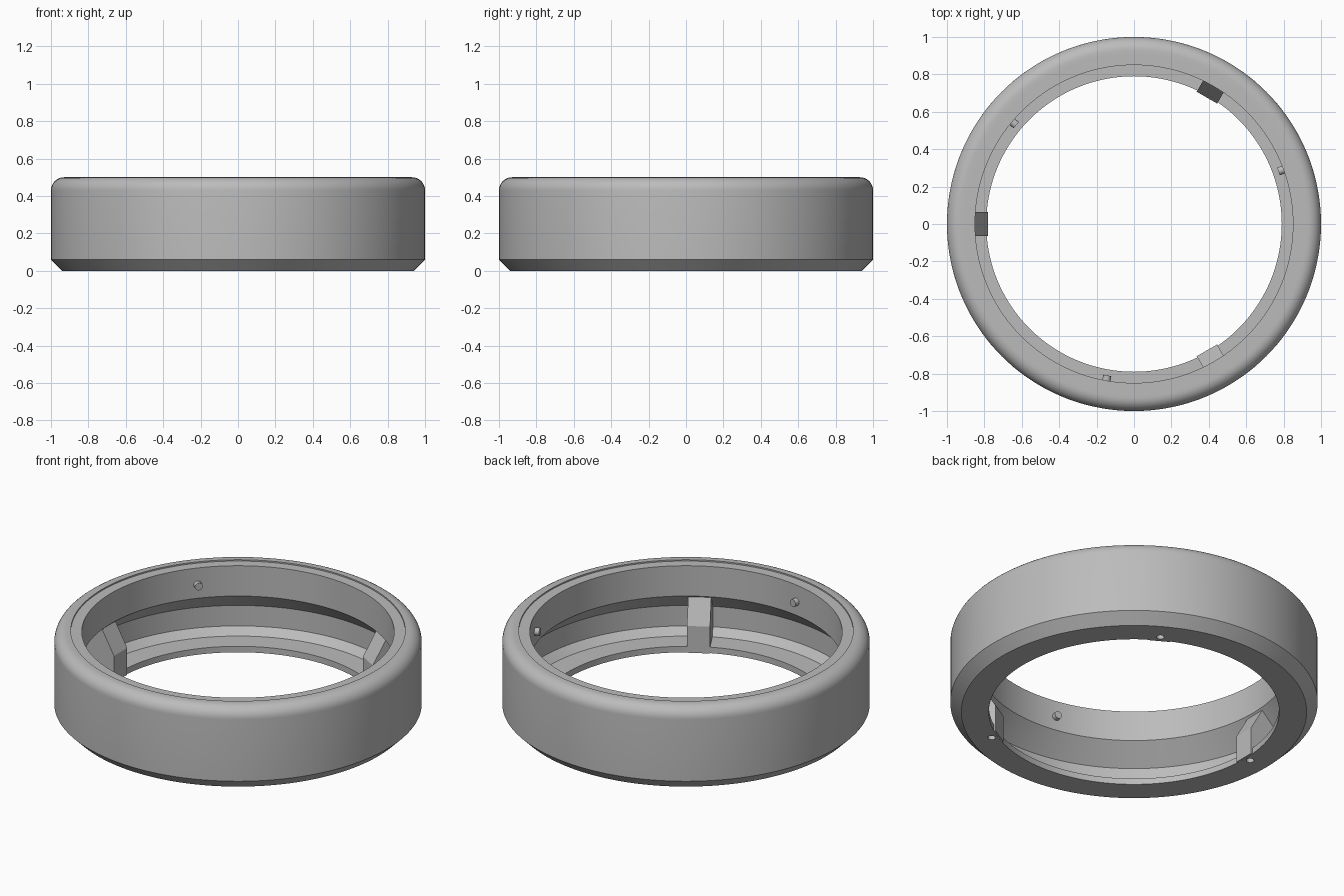
import bpy, bmesh
from math import radians, sin, cos, pi
from mathutils import Matrix, Vector

if "Cube" in bpy.data.objects:
    bpy.data.objects.remove(bpy.data.objects["Cube"], do_unlink=True)

grey = bpy.data.materials.new("plain_grey")
grey.use_nodes = True
grey.diffuse_color = (0.5, 0.5, 0.5, 1)
grey.node_tree.nodes["Principled BSDF"].inputs["Base Color"].default_value = (0.5, 0.5, 0.5, 1)


def finish(bm, name):
    bmesh.ops.recalc_face_normals(bm, faces=bm.faces)
    mesh = bpy.data.meshes.new(name)
    bm.to_mesh(mesh)
    bm.free()
    mesh.materials.append(grey)
    ob = bpy.data.objects.new(name, mesh)
    bpy.context.collection.objects.link(ob)
    return ob


def smooth(ob):
    bpy.ops.object.select_all(action='DESELECT')
    bpy.context.view_layer.objects.active = ob
    ob.select_set(True)
    bpy.ops.object.shade_smooth_by_angle(angle=radians(25))


def turn(degrees):
    return Matrix.Rotation(radians(degrees), 4, 'Z')


# Ring: a closed (radius, height) profile spun around the vertical axis
FILLET = 0.07
profile = [(0.79, 0), (0.94, 0), (1, 0.06)]
for i in range(9):
    a = i / 8 * pi / 2
    profile.append((1 - FILLET + FILLET * cos(a), 0.5 - FILLET + FILLET * sin(a)))
profile += [(0.91, 0.5), (0.91, 0.492), (0.85, 0.492), (0.85, 0.31),
            (0.965, 0.2), (0.965, 0.077), (0.922, 0.036), (0.79, 0.036)]
bm = bmesh.new()
verts = [bm.verts.new((r, 0, z)) for r, z in profile]
edges = [bm.edges.new((v, verts[i - 1])) for i, v in enumerate(verts)]
bmesh.ops.spin(bm, geom=verts + edges, cent=(0, 0, 0), axis=(0, 0, 1),
               angle=2 * pi, steps=144, use_merge=True)
bmesh.ops.remove_doubles(bm, verts=bm.verts, dist=0.0005)
ring = finish(bm, "ring_body")

# Mounting blocks: a sloped side profile pushed out to the block width
block_profile = [(0.78, 0.001), (0.94, 0.001), (0.967, 0.04), (0.967, 0.2),
                 (0.86, 0.303), (0.78, 0.162)]
BLOCK_ANGLES = (60, 180, 300)
blocks = []
for n, angle in enumerate(BLOCK_ANGLES):
    bm = bmesh.new()
    side = bm.faces.new([bm.verts.new((r, -0.063, z)) for r, z in block_profile])
    out = bmesh.ops.extrude_face_region(bm, geom=[side], use_keep_orig=True)
    moved = [g for g in out["geom"] if isinstance(g, bmesh.types.BMVert)]
    bmesh.ops.translate(bm, verts=moved, vec=(0, 0.126, 0))
    bmesh.ops.transform(bm, matrix=turn(angle), verts=bm.verts)
    blocks.append(finish(bm, f"mounting_block_{n + 1}"))

# Screw holes drilled upward into the blocks
bm = bmesh.new()
for angle in BLOCK_ANGLES:
    bmesh.ops.create_cone(bm, cap_ends=True, segments=24, radius1=0.021, radius2=0.021,
                          depth=0.2, matrix=turn(angle) @ Matrix.Translation((0.825, 0, 0)))
cutter = finish(bm, "hole_cutter")
cutter.hide_render = True
for ob in [ring] + blocks:
    mod = ob.modifiers.new("holes", 'BOOLEAN')
    mod.operation = 'DIFFERENCE'
    mod.solver = 'EXACT'
    mod.object = cutter
    bpy.context.view_layer.objects.active = ob
    bpy.ops.object.modifier_apply(modifier=mod.name)
    smooth(ob)
bpy.data.objects.remove(cutter, do_unlink=True)

# Locating pins pointing inward from the upper wall
for n, angle in enumerate((20, 140, 260)):
    bm = bmesh.new()
    bmesh.ops.create_cone(bm, cap_ends=True, segments=24, radius1=0.022, radius2=0.022, depth=0.05,
                          matrix=turn(angle) @ Matrix.Translation((0.847, 0, 0.392))
                          @ Matrix.Rotation(pi / 2, 4, 'Y'))
    smooth(finish(bm, f"locating_pin_{n + 1}"))
